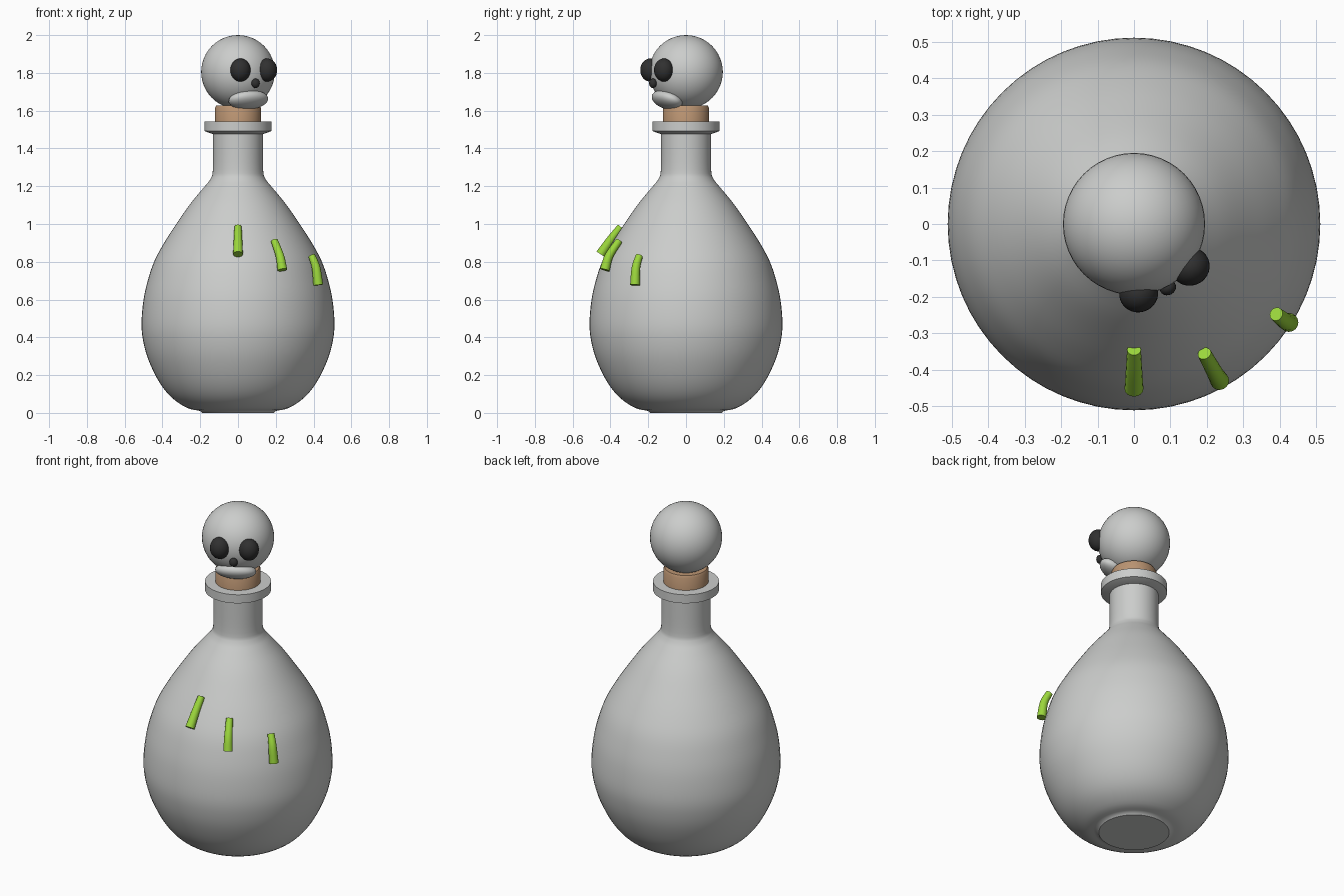
import bpy, bmesh, math
from mathutils import Vector, Matrix

cube = bpy.data.objects.get("Cube")
if cube:
    bpy.data.objects.remove(cube, do_unlink=True)


def material(name, colour):
    m = bpy.data.materials.new(name)
    m.use_nodes = True
    rgba = (*colour, 1)
    m.diffuse_color = rgba
    m.node_tree.nodes["Principled BSDF"].inputs["Base Color"].default_value = rgba
    return m


grey = material("pale grey", (0.60, 0.61, 0.60))
tan = material("cork tan", (0.50, 0.30, 0.17))
black = material("soft black", (0.03, 0.03, 0.03))
green = material("lime green", (0.33, 0.68, 0.045))


def finish(bm, name, mat, angle=35):
    bmesh.ops.recalc_face_normals(bm, faces=bm.faces)
    mesh = bpy.data.meshes.new(name)
    bm.to_mesh(mesh)
    bm.free()
    mesh.materials.append(mat)
    obj = bpy.data.objects.new(name, mesh)
    bpy.context.collection.objects.link(obj)
    bpy.ops.object.select_all(action="DESELECT")
    obj.select_set(True)
    bpy.context.view_layer.objects.active = obj
    bpy.ops.object.shade_smooth_by_angle(angle=math.radians(angle))
    return obj


def lathe(name, profile, mat, segments=64):
    """Spin a (radius, height) outline around the z axis."""
    bm = bmesh.new()
    verts = [bm.verts.new((r, 0, z)) for r, z in profile]
    edges = [bm.edges.new(pair) for pair in zip(verts, verts[1:])]
    bmesh.ops.spin(bm, geom=verts + edges, cent=(0, 0, 0), axis=(0, 0, 1),
                   angle=math.tau, steps=segments)
    bmesh.ops.remove_doubles(bm, verts=bm.verts, dist=0.0001)
    return finish(bm, name, mat)


def ellipsoid(name, centre, radii, mat, pitch=0, yaw=0, segments=32):
    bm = bmesh.new()
    place = (Matrix.Translation(centre) @ Matrix.Rotation(yaw, 4, "Z")
             @ Matrix.Rotation(pitch, 4, "X") @ Matrix.Diagonal((*radii, 1)))
    bmesh.ops.create_uvsphere(bm, u_segments=segments, v_segments=segments // 2,
                              radius=1, matrix=place)
    return finish(bm, name, mat, 60)


def smooth_outline(points, steps=4):
    """Catmull-Rom curve through the outline points."""
    pts = [Vector(p) for p in points]
    pts = [2 * pts[0] - pts[1]] + pts + [2 * pts[-1] - pts[-2]]
    out = []
    for a, b, c, d in zip(pts, pts[1:], pts[2:], pts[3:]):
        for i in range(steps):
            t = i / steps
            out.append(0.5 * (2 * b + (c - a) * t + (2 * a - 5 * b + 4 * c - d) * t ** 2
                              + (3 * b - a - 3 * c + d) * t ** 3))
    return out + [pts[-2]]


# Round bottle with narrow neck
belly = smooth_outline([
    (0.20, 0.01), (0.27, 0.027), (0.35, 0.08), (0.415, 0.16), (0.47, 0.27),
    (0.50, 0.37), (0.511, 0.47), (0.50, 0.6), (0.475, 0.71), (0.44, 0.81),
    (0.385, 0.91), (0.32, 1.01), (0.25, 1.11), (0.18, 1.195), (0.145, 1.24),
    (0.133, 1.29), (0.132, 1.48)])
lathe("bottle", [(0, 0), (0.19, 0)] + [tuple(p) for p in belly], grey)

# Flared rim around the mouth
lathe("bottle_rim", [(0.10, 1.475), (0.13, 1.475), (0.178, 1.492), (0.178, 1.543),
                     (0.10, 1.543)], grey)

# Cork stopper
lathe("cork", [(0, 1.50), (0.122, 1.50), (0.122, 1.615), (0.115, 1.628), (0, 1.628)], tan)

# Skull stopper head, turned a little to its left
yaw = math.radians(27)
ellipsoid("skull", (0, 0, 1.805), (0.195, 0.195, 0.195), grey, segments=48)
ellipsoid("jaw", (0.055, -0.10, 1.657), (0.112, 0.076, 0.045), grey,
          pitch=math.radians(-25), yaw=yaw)
for side, centre in (("right", (0.013, -0.19, 1.815)), ("left", (0.154, -0.117, 1.815))):
    ellipsoid(side + "_eye", centre, (0.054, 0.052, 0.061), black, yaw=yaw)
ellipsoid("nose", (0.093, -0.175, 1.745), (0.023, 0.02, 0.025), black, yaw=yaw, segments=20)


# Bent, tapering tubes on the belly
def tube(name, path, r0=0.019, r1=0.026, sides=16):
    bm = bmesh.new()
    pts = smooth_outline(path)
    rings = []
    for i, p in enumerate(pts):
        along = (pts[min(i + 1, len(pts) - 1)] - pts[max(i - 1, 0)]).normalized()
        u = along.cross(Vector((1, 0, 0))).normalized()
        v = along.cross(u)
        r = r0 + (r1 - r0) * i / (len(pts) - 1)
        rings.append([bm.verts.new(p + r * (math.cos(a) * u + math.sin(a) * v))
                      for a in (math.tau * k / sides for k in range(sides))])
    for low, high in zip(rings, rings[1:]):
        for k in range(sides):
            n = (k + 1) % sides
            bm.faces.new((low[k], low[n], high[n], high[k]))
    bm.faces.new(rings[0])
    bm.faces.new(rings[-1])
    return finish(bm, name, green, 40)


tube("upper_tube", [(0, -0.345, 0.985), (0, -0.40, 0.915), (0, -0.452, 0.84)])
tube("middle_tube", [(0.193, -0.355, 0.91), (0.222, -0.408, 0.83), (0.235, -0.43, 0.757)])
tube("lower_tube", [(0.39, -0.247, 0.832), (0.413, -0.265, 0.77), (0.425, -0.27, 0.677)])
